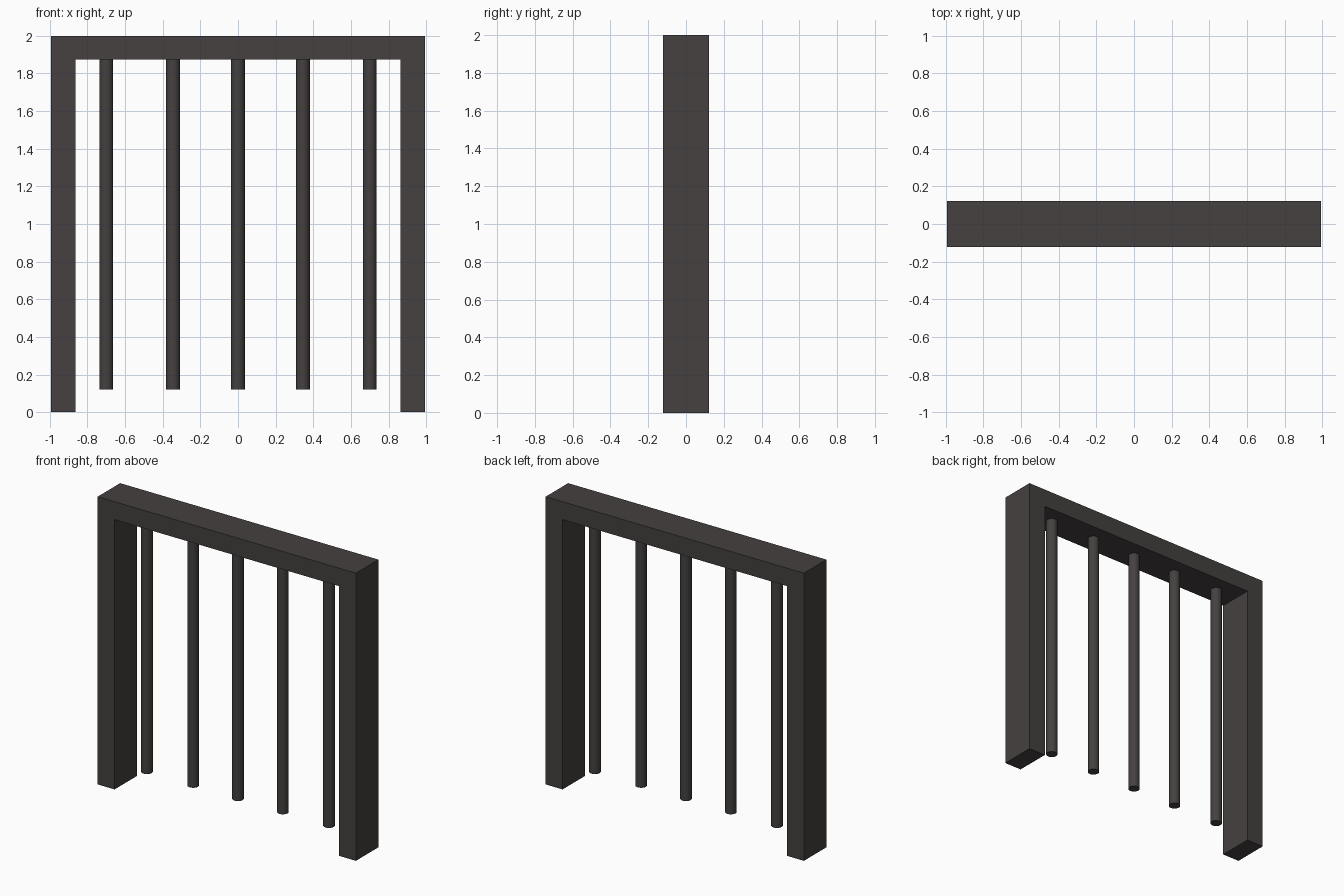
import bpy
import bmesh

cube = bpy.data.objects.get("Cube")
if cube:
    bpy.data.objects.remove(cube, do_unlink=True)

HALF_W, INNER_W = 0.993, 0.863
HEIGHT, LINTEL_Z = 2.0, 1.875
HALF_D = 0.123
BAR_R, BAR_Z = 0.037, 0.12

# Dark iron colour shared by every part
iron = bpy.data.materials.new("dark_iron")
colour = (0.058, 0.052, 0.050, 1)
iron.diffuse_color = colour
iron.use_nodes = True
iron.node_tree.nodes["Principled BSDF"].inputs["Base Color"].default_value = colour

# Frame: upside-down U profile pushed through its depth
half = [(HALF_W, 0), (HALF_W, HEIGHT)]
inner = [(-INNER_W, LINTEL_Z), (-INNER_W, 0)]
profile = half + [(-x, z) for x, z in reversed(half)]
profile += [(x, z) for x, z in reversed(inner)] + [(-x, z) for x, z in inner]

bm = bmesh.new()
face = bm.faces.new([bm.verts.new((x, -HALF_D, z)) for x, z in profile])
result = bmesh.ops.extrude_face_region(bm, geom=[face])
moved = [v for v in result["geom"] if isinstance(v, bmesh.types.BMVert)]
bmesh.ops.translate(bm, verts=moved, vec=(0, 2 * HALF_D, 0))
bmesh.ops.recalc_face_normals(bm, faces=bm.faces)
mesh = bpy.data.meshes.new("gate_frame")
bm.to_mesh(mesh)
bm.free()
frame = bpy.data.objects.new("gate_frame", mesh)
bpy.context.collection.objects.link(frame)
mesh.materials.append(iron)

# Round bars hanging from the lintel
for i, x in enumerate((-0.70, -0.345, 0, 0.345, 0.70)):
    bpy.ops.mesh.primitive_cylinder_add(
        vertices=24, radius=BAR_R, depth=LINTEL_Z - BAR_Z,
        location=(x, 0, (LINTEL_Z + BAR_Z) / 2))
    bar = bpy.context.object
    bar.name = f"hanging_bar_{i + 1}"
    bar.data.materials.append(iron)
    bpy.ops.object.shade_smooth_by_angle()
